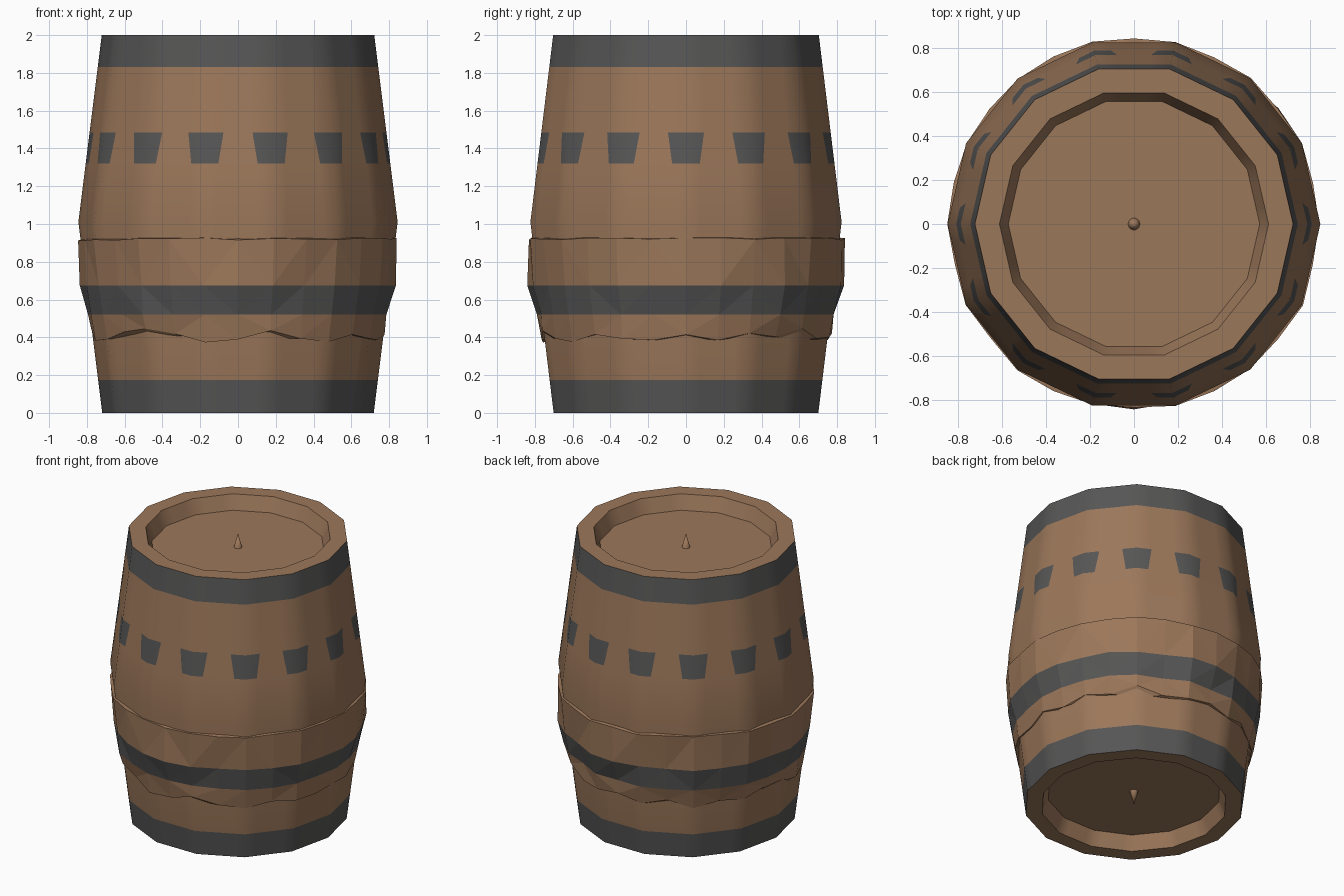
import bpy, bmesh, math, random

if "Cube" in bpy.data.objects:
    bpy.data.objects.remove(bpy.data.objects["Cube"])

random.seed(11)
SIDES = 14


def material(name, rgb):
    m = bpy.data.materials.new(name)
    m.diffuse_color = (*rgb, 1)
    m.use_nodes = True
    m.node_tree.nodes["Principled BSDF"].inputs["Base Color"].default_value = m.diffuse_color
    return m


WOOD = material("brown wood", (0.33, 0.185, 0.102))
IRON = material("dark grey iron", (0.095, 0.093, 0.092))


def finish(name, bm, smooth):
    bmesh.ops.recalc_face_normals(bm, faces=bm.faces[:])
    mesh = bpy.data.meshes.new(name)
    bm.to_mesh(mesh)
    bm.free()
    mesh.materials.append(WOOD)
    mesh.materials.append(IRON)
    ob = bpy.data.objects.new(name, mesh)
    bpy.context.collection.objects.link(ob)
    if smooth:
        bpy.ops.object.select_all(action='DESELECT')
        ob.select_set(True)
        bpy.context.view_layer.objects.active = ob
        bpy.ops.object.shade_smooth_by_angle(angle=math.radians(30))
    return ob


def skin(bm, rows, rule):
    """Quads between successive rings; rule(row, column) picks the material."""
    n = len(rows[0])
    for i in range(len(rows) - 1):
        for j in range(n):
            k = (j + 1) % n
            f = bm.faces.new((rows[i][j], rows[i][k], rows[i + 1][k], rows[i + 1][j]))
            f.material_index = rule(i, j)


def barrel_radius(z):
    return 0.845 - 0.125 * abs(z - 1.01) / 1.0


# Barrel body: 14-sided, each side split so iron plates sit on the corners
bm = bmesh.new()
profile = [(0.57, 0.1), (0.61, 0)]
profile += [(barrel_radius(z), z) for z in (0, 0.175, 1.01, 1.32, 1.485, 1.83, 2)]
profile += [(0.61, 2), (0.57, 1.9)]
rows = []
for r, z in profile:
    f = 0.21 if z < 1.4 else 0.28
    corner = [(r * math.cos(2 * math.pi * i / SIDES), r * math.sin(2 * math.pi * i / SIDES))
              for i in range(SIDES)]
    ring = []
    for i in range(SIDES):
        a, b = corner[i], corner[(i + 1) % SIDES]
        for t in (0, f, 1 - f):
            ring.append(bm.verts.new((a[0] + (b[0] - a[0]) * t, a[1] + (b[1] - a[1]) * t, z)))
    rows.append(ring)


def barrel_rule(i, j):
    hoop = i in (2, 7)                 # top and bottom hoops
    plate = i == 5 and j % 3 != 1      # plates at the corners
    return int(hoop or plate)


skin(bm, rows, barrel_rule)
bm.faces.new(rows[0])
bm.faces.new(rows[-1])
finish("barrel_body", bm, True)

# Crumpled wrap with an iron hoop around the lower half
bm = bmesh.new()
levels = [  # height, height jitter, offset from barrel, offset jitter
    (0.40, 0.02, -0.03, 0.0),
    (0.41, 0.04, 0.006, 0.006),
    (0.52, 0.0, 0.012, 0.012),
    (0.675, 0.0, 0.028, 0.016),
    (0.92, 0.008, 0.010, 0.006),
    (0.93, 0.0, -0.04, 0.0),
]
rows = []
for z, dz, off, doff in levels:
    ring = []
    for j in range(SIDES * 2):
        a = math.pi * j / SIDES
        zz = z + random.uniform(-dz, dz)
        r = barrel_radius(zz) + off + random.uniform(-doff, doff)
        if j % 2:
            r *= random.uniform(0.98, 1.0)
        ring.append(bm.verts.new((r * math.cos(a), r * math.sin(a), zz)))
    rows.append(ring)
skin(bm, rows, lambda i, j: int(i == 2))
bmesh.ops.triangulate(bm, faces=bm.faces[:])
finish("crumpled_wrap", bm, False)

# Small spikes in the centre of both lids
for name, base, tip in (("top_spike", 1.9, 2.0), ("bottom_spike", 0.1, 0.0)):
    bm = bmesh.new()
    apex = bm.verts.new((0, 0, tip))
    ring = [bm.verts.new((0.027 * math.cos(2 * math.pi * i / SIDES),
                          0.027 * math.sin(2 * math.pi * i / SIDES), base))
            for i in range(SIDES)]
    for i in range(SIDES):
        bm.faces.new((ring[i], ring[(i + 1) % SIDES], apex))
    bm.faces.new(ring)
    finish(name, bm, True)
